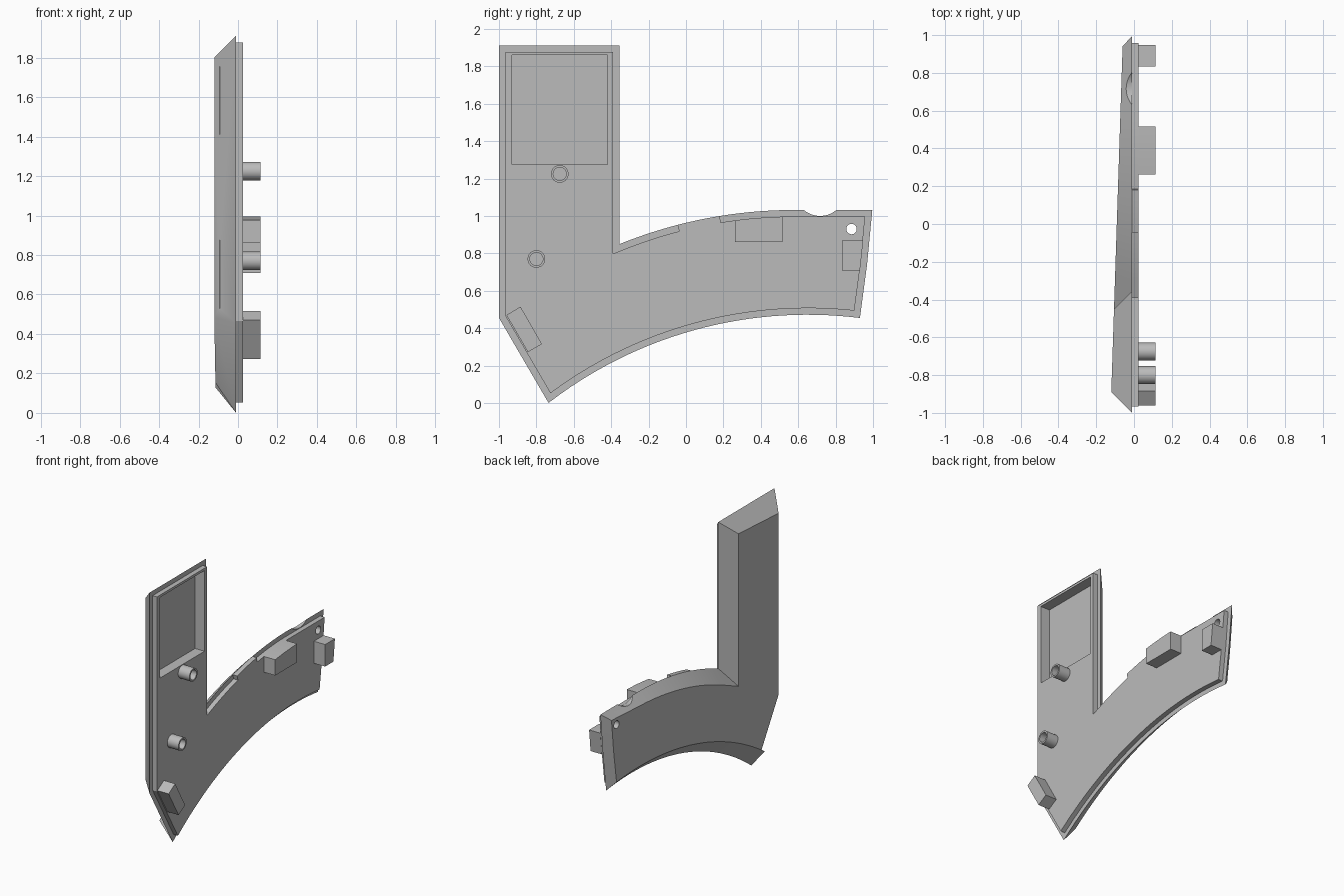
import bpy, bmesh, math
from mathutils import Vector, Matrix

if "Cube" in bpy.data.objects:
    bpy.data.objects.remove(bpy.data.objects["Cube"])

grey = bpy.data.materials.new("plain grey")
grey.use_nodes = True
colour = (0.5, 0.5, 0.5, 1)
grey.diffuse_color = colour
grey.node_tree.nodes["Principled BSDF"].inputs["Base Color"].default_value = colour

RIM, FACE, TIP = -0.01, 0.025, 0.115   # x of the rim, inner face and stud tips
LEDGE = 0.035                          # width of the step around the rim


def loft(name, *loops):
    """Closed solid through loops of 3D points, capped at both ends."""
    bm = bmesh.new()
    rings = [[bm.verts.new(p) for p in loop] for loop in loops]
    n = len(rings[0])
    for a, b in zip(rings, rings[1:]):
        for i in range(n):
            j = (i + 1) % n
            bm.faces.new((a[i], a[j], b[j], b[i]))
    bm.faces.new(rings[0])
    bm.faces.new(rings[-1])
    bmesh.ops.recalc_face_normals(bm, faces=bm.faces)
    mesh = bpy.data.meshes.new(name)
    bm.to_mesh(mesh)
    bm.free()
    mesh.materials.append(grey)
    obj = bpy.data.objects.new(name, mesh)
    bpy.context.collection.objects.link(obj)
    return obj


def prism(name, pts, x0, x1):
    return loft(name, *[[(x, y, z) for y, z in pts] for x in (x0, x1)])


def circle(y, z, r, n=32):
    return [(y + r * math.cos(math.tau * i / n), z + r * math.sin(math.tau * i / n))
            for i in range(n)]


def rect(y0, y1, z0, z1):
    return [(y0, z0), (y1, z0), (y1, z1), (y0, z1)]


def cut(obj, *cutters):
    for c in cutters:
        c.hide_render = True
        mod = obj.modifiers.new("cut", "BOOLEAN")
        mod.operation, mod.solver, mod.object = "DIFFERENCE", "EXACT", c
        activate(obj)
        bpy.ops.object.modifier_apply(modifier=mod.name)


def activate(obj):
    bpy.ops.object.select_all(action="DESELECT")
    obj.select_set(True)
    bpy.context.view_layer.objects.active = obj


def arc_z(y, peak_y, peak_z, r):
    return peak_z - r + math.sqrt(r * r - (y - peak_y) ** 2)


def top_z(y):
    return arc_z(y, 0.58, 1.032, 2.49)


def spread(a, b, n):
    return [a + (b - a) * i / n for i in range(n + 1)]


# Outline in (y, z), counter-clockwise
TAB = (-0.045, 0.18)
lower = [(y, arc_z(y, 0.65, 0.472, 2.27)) for y in spread(-0.735, 0.93, 28)]
top_ys = spread(0.63, TAB[1], 8) + spread(TAB[1], TAB[0], 4)[1:] + spread(TAB[0], -0.355, 6)[1:]
upper = [(y, top_z(y)) for y in top_ys]
outline = (lower + [(0.968, 0.74), (0.996, 1.031)] + upper
           + [(-0.355, 1.912), (-1, 1.912), (-1, 0.455)])


def miters(pts):
    """Inward offset vector per point for a unit inset."""
    result = []
    for i, p in enumerate(pts):
        a, p, b = Vector(pts[i - 1]), Vector(p), Vector(pts[(i + 1) % len(pts)])
        d1, d2 = (p - a).normalized(), (b - p).normalized()
        n1, n2 = Vector((-d1.y, d1.x)), Vector((-d2.y, d2.x))
        result.append((n1 + n2) / (1 + n1.dot(n2)))
    return result


offsets = miters(outline)

# Outer shell: 45 degree chamfer running up to a slightly tilted outer face
SLOPE = 0.0328
outer = []
for (y, z), m in zip(outline, offsets):
    d = (0.11 - (y + 0.88) * SLOPE) / (1 + SLOPE * m.x)
    outer.append((RIM - d, y + d * m.x, z + d * m.y))
shell = loft("outer_shell", outer, [(RIM, y, z) for y, z in outline])

# Raised inner plate, reaching the rim at one tab on the upper curve
plate = []
for (y, z), m in zip(outline, offsets):
    inner = (y + LEDGE * m.x, z + LEDGE * m.y)
    on_curve = z > 0.8 and TAB[0] - 1e-4 < y < TAB[1] + 1e-4
    if not on_curve:
        plate.append(inner)
    elif abs(y - TAB[1]) < 1e-4:
        plate += [inner, (y, z)]
    elif abs(y - TAB[0]) < 1e-4:
        plate += [(y, z), inner]
    else:
        plate.append((y, z))
inner_plate = prism("inner_plate", plate, RIM, FACE)

# Recess, screw hole, rim notch and side slits
recess = prism("recess_cutter", rect(-0.93, -0.42, 1.275, 1.86), -0.05, 0.1)
hole = prism("hole_cutter", circle(0.885, 0.93, 0.028), -0.3, 0.3)
notch = prism("notch_cutter", circle(0.717, 1.135, 0.135, 64), -0.3, 0.3)
slits = [prism("slit_cutter", rect(-1, -0.91, z0, z0 + 0.345), -0.094, -0.09)
         for z0 in (0.53, 1.41)]
cut(shell, recess, hole, notch, *slits)
cut(inner_plate, recess, hole)
for c in (recess, hole, notch, *slits):
    bpy.data.objects.remove(c)

# Hollow studs
parts = [shell, inner_plate]
for name, y, z in (("upper_stud", -0.675, 1.225), ("lower_stud", -0.8, 0.77)):
    loops = [[(x, *p) for p in circle(y, z, r)]
             for x, r in ((FACE, 0.047), (TIP, 0.047), (TIP, 0.035), (FACE + 0.005, 0.035))]
    parts.append(loft(name, *loops))

# Locating blocks against the plate edge
top_edge = [(y, top_z(y) - LEDGE) for y in spread(0.515, 0.262, 6)]
prism("top_block", [(0.262, 0.862), (0.515, 0.862)] + top_edge, FACE, TIP)
prism("end_block", [(0.835, 0.708), (0.93, 0.708), (0.947, 0.868), (0.835, 0.868)], FACE, TIP)
prism("corner_block", [(-0.96, 0.47), (-0.845, 0.272), (-0.77, 0.315), (-0.885, 0.515)],
      FACE, TIP)

for part in parts:
    activate(part)
    bpy.ops.object.shade_smooth_by_angle(angle=math.radians(25))
